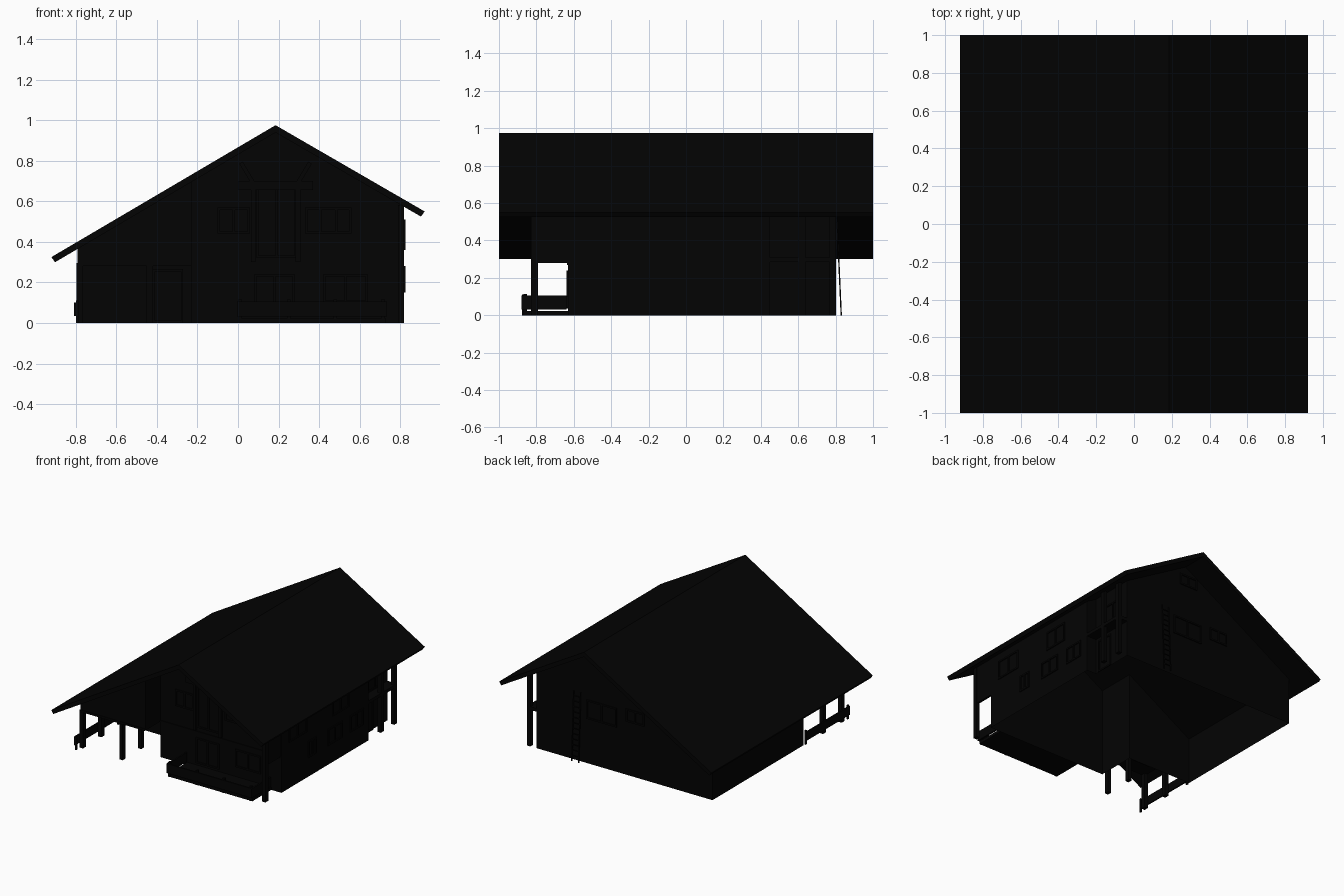
import bpy, bmesh, math
from mathutils import Vector

if "Cube" in bpy.data.objects:
    bpy.data.objects.remove(bpy.data.objects["Cube"])

mat = bpy.data.materials.new("dark_timber")
mat.diffuse_color = (0.001, 0.001, 0.001, 1)
mat.use_nodes = True
mat.node_tree.nodes["Principled BSDF"].inputs["Base Color"].default_value = mat.diffuse_color

RIDGE, LEFT, RIGHT = (0.185, 0.975), (-0.92, 0.325), (0.92, 0.55)
THICK = 0.036


def finish(bm, name):
    bmesh.ops.recalc_face_normals(bm, faces=bm.faces)
    me = bpy.data.meshes.new(name)
    bm.to_mesh(me)
    bm.free()
    ob = bpy.data.objects.new(name, me)
    me.materials.append(mat)
    bpy.context.collection.objects.link(ob)
    return ob


def extrude(bm, pts, vec):
    f = bm.faces.new([bm.verts.new(p) for p in pts])
    r = bmesh.ops.extrude_face_region(bm, geom=[f])
    bmesh.ops.translate(bm, vec=vec, verts=[v for v in r["geom"] if isinstance(v, bmesh.types.BMVert)])


def add_box(bm, x0, x1, y0, y1, z0, z1):
    extrude(bm, [(x0, y0, z0), (x1, y0, z0), (x1, y1, z0), (x0, y1, z0)], (0, 0, z1 - z0))


def boxes(name, *dims):
    bm = bmesh.new()
    for d in dims:
        add_box(bm, *d)
    return finish(bm, name)


def add_bar(bm, a, b, w):
    # square bar between two points
    a, b = Vector(a), Vector(b)
    d = (b - a).normalized()
    u = d.cross(Vector((0, 1, 0))).normalized() * w / 2
    v = d.cross(u).normalized() * w / 2
    extrude(bm, [a + u + v, a - u + v, a - u - v, a + u - v], b - a)


def roof_under(x):
    end = LEFT if x < RIDGE[0] else RIGHT
    t = (x - RIDGE[0]) / (end[0] - RIDGE[0])
    return RIDGE[1] + t * (end[1] - RIDGE[1]) - THICK


def under_roof(name, footprint, z0, open_floor=False):
    # footprint raised and trimmed by both roof slopes, optionally hollow from below
    bm = bmesh.new()
    extrude(bm, [(x, y, z0) for x, y in footprint], (0, 0, 1.2 - z0))
    bmesh.ops.recalc_face_normals(bm, faces=bm.faces)
    for end in (LEFT, RIGHT):
        dx, dz = end[0] - RIDGE[0], end[1] - RIDGE[1]
        n = Vector((-dz, 0, dx))
        if n.z < 0:
            n = -n
        bmesh.ops.bisect_plane(bm, geom=bm.verts[:] + bm.edges[:] + bm.faces[:],
                               plane_co=(RIDGE[0], 0, RIDGE[1] - THICK), plane_no=n, clear_outer=True)
    if open_floor:
        low = [f for f in bm.faces if all(v.co.z < z0 + 0.001 for v in f.verts)]
        bmesh.ops.delete(bm, geom=low, context='FACES')
    return finish(bm, name)


def window(name, side, at, u0, u1, z0, z1, bars=1):
    # frame and mullions standing proud of a wall; side is the wall axis and direction
    w, d = 0.012, 0.008
    rects = [(u0, u1, z0, z0 + w), (u0, u1, z1 - w, z1),
             (u0, u0 + w, z0 + w, z1 - w), (u1 - w, u1, z0 + w, z1 - w)]
    for i in range(bars):
        c = u0 + (u1 - u0) * (i + 1) / (bars + 1)
        rects.append((c - w / 2, c + w / 2, z0 + w, z1 - w))
    lo, hi = (at, at + d) if side[1] == "+" else (at - d, at)
    return boxes(name, *[(lo, hi, a, b, c, e) if side[0] == "x" else (a, b, lo, hi, c, e)
                         for a, b, c, e in rects])


# Roof with uneven slopes
bm = bmesh.new()
xr, xl = RIGHT[0] - 0.018, LEFT[0] + 0.018
prof = [LEFT, RIDGE, RIGHT, (xr, roof_under(xr)), (RIDGE[0], RIDGE[1] - THICK), (xl, roof_under(xl))]
extrude(bm, [(x, -1, z) for x, z in prof], (0, 2, 0))
finish(bm, "roof")

# House shell, hollow and open below, and the room over the open porch
under_roof("house_body", [(-.79, .8), (-.79, -.325), (-.23, -.325), (-.23, -.63),
                          (.818, -.63), (.818, .45), (.735, .45), (.735, .8)], 0, True)
under_roof("room_over_porch", [(-.79, -.325), (-.79, -.82), (-.23, -.82), (-.23, -.325)], 0.28)

# Posts
for i, (x, y) in enumerate([(-.78, -.81), (-.78, -.58), (-.435, -.81), (-.435, -.58)]):
    boxes(f"porch_post_{i}", (x - .015, x + .015, y - .018, y + .018, 0, .28))
for i, (x, y) in enumerate([(.803, -.81), (.803, .62), (.803, .785)]):
    boxes(f"corner_post_{i}", (x - .015, x + .015, y - .018, y + .018, 0, roof_under(x)))

# Side balcony floor, wind screen at the front corner, storey band
boxes("side_balcony_floor", (.735, .818, .45, .8, .285, .31))
boxes("front_wind_screen", (.795, .812, -.80, -.63, .28, roof_under(.812)))
boxes("storey_band", (-.23, .818, -.637, -.63, .27, .29), (-.795, -.23, -.826, -.82, .28, .295))

# Front terrace and its railing
boxes("terrace_floor", (0, .73, -.865, -.63, 0, .022))
boxes("terrace_railing", (-.005, .735, -.88, -.868, .032, .105), (.723, .735, -.868, -.64, .032, .105),
      (-.005, .007, -.868, -.64, .032, .105))
boxes("terrace_railing_posts", *[(x - .009, x + .009, -.868, -.85, 0, .115) for x in (.01, .25, .48, .715)])

# Porch side railing
boxes("porch_railing", (-.808, -.797, -.88, -.34, .035, .102))
boxes("porch_railing_posts", *[(-.799, -.787, y - .008, y + .008, 0, .11) for y in (-.87, -.35)])

# Front windows and doors
window("porch_door", "y-", -.325, -.42, -.27, 0, .265, 0)
window("front_window_left", "y-", -.63, -.1, .06, .44, .57)
window("front_window_right", "y-", -.63, .33, .56, .44, .57, 2)
window("front_gable_door", "y-", -.63, .09, .29, .32, .68)
window("front_ground_window_left", "y-", -.63, .08, .28, .04, .24)
window("front_ground_window_right", "y-", -.63, .42, .64, .1, .24)

# Gable timber frame
bm = bmesh.new()
add_box(bm, 0, .37, -.65, -.63, .655, .7)
for s in (-1, 1):
    x = .185 + s * .11
    add_box(bm, x - .012, x + .012, -.65, -.63, .3, .655)
    add_bar(bm, (x, -.64, .69), (.185 + s * .17, -.64, .79), .02)
finish(bm, "gable_timbers")

# Side and back windows
for i, (a, b, c, d) in enumerate([(-.54, -.32, .36, .51), (-.06, .12, .15, .28), (.22, .38, .15, .28),
                                  (-.3, -.2, .15, .28), (.0, .2, .36, .51)]):
    window(f"right_window_{i}", "x+", .818, a, b, c, d)
window("side_balcony_door", "x+", .735, .55, .74, .31, .51)
window("side_ground_door", "x+", .735, .48, .62, 0, .26, 0)
for i, (a, b, c, d) in enumerate([(.08, .24, .78, .87), (.04, .3, .35, .5), (-.2, -.04, .42, .52)]):
    window(f"back_window_{i}", "y+", .8, a, b, c, d)

# Ladder leaning on the back wall
bm = bmesh.new()
for x in (.35, .41):
    add_bar(bm, (x, .83, 0), (x, .806, .54), .007)
for i in range(1, 13):
    z = i * .042
    y = .83 - .024 * z / .54
    add_box(bm, .35, .41, y - .003, y + .003, z - .003, z + .003)
finish(bm, "ladder")
